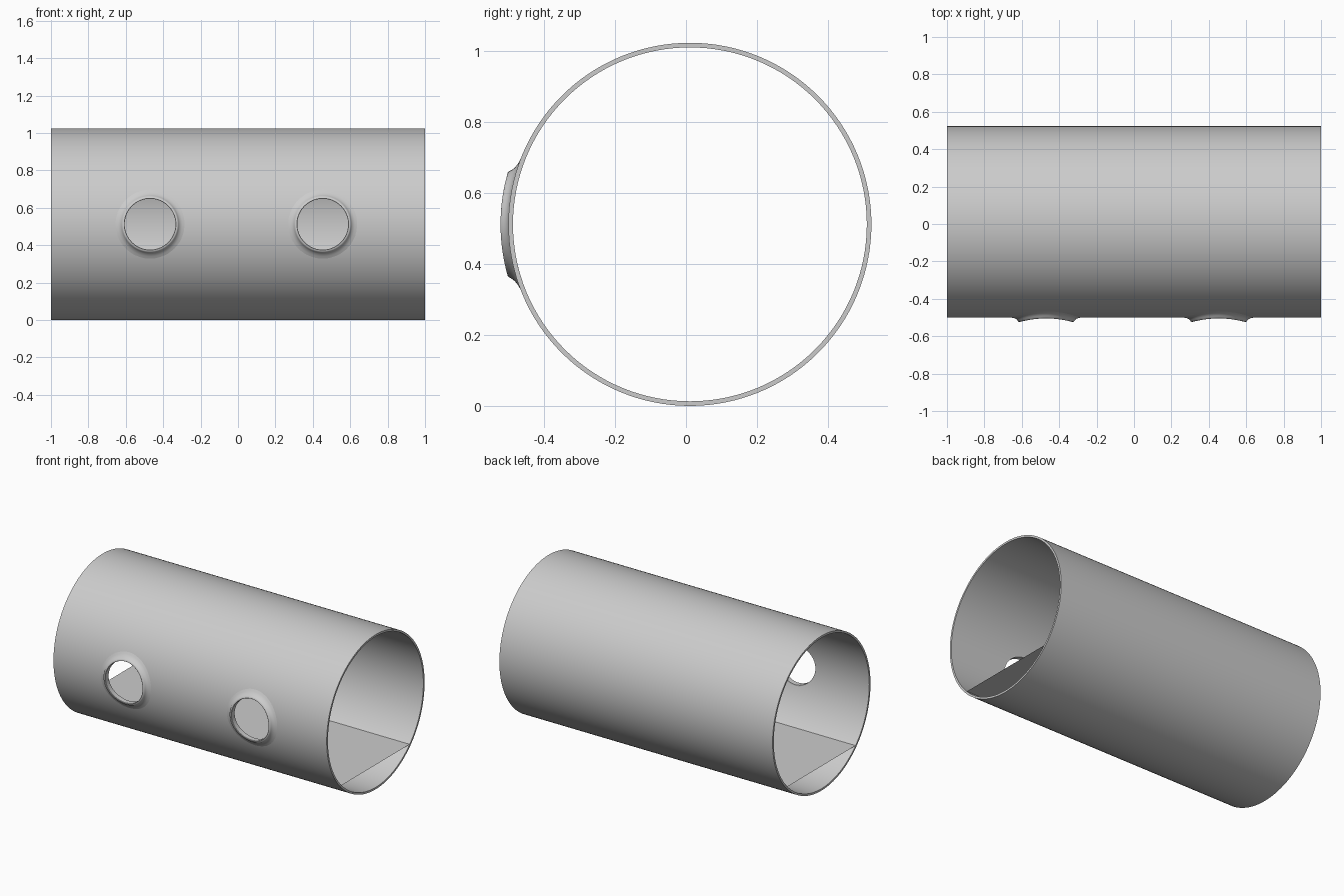
import bpy, bmesh
from math import sin, cos, pi, sqrt

if "Cube" in bpy.data.objects:
    bpy.data.objects.remove(bpy.data.objects["Cube"])

R, WALL = 0.512, 0.013          # tube outer radius and wall
CY, CZ = 0.011, R               # tube axis
HOLES = (-0.47, 0.453)          # port positions along the tube
N, LEN_STEPS, PORT_N = 128, 40, 72


def make_object(name, bm, smooth=True):
    bmesh.ops.recalc_face_normals(bm, faces=bm.faces)
    mesh = bpy.data.meshes.new(name)
    bm.to_mesh(mesh)
    bm.free()
    obj = bpy.data.objects.new(name, mesh)
    bpy.context.collection.objects.link(obj)
    bpy.ops.object.select_all(action='DESELECT')
    obj.select_set(True)
    bpy.context.view_layer.objects.active = obj
    if smooth:
        bpy.ops.object.shade_smooth_by_angle(angle=0.6)
    return obj


def bridge_rings(bm, rings):
    # joins a closed series of closed rings with quads
    for a, b in zip(rings, rings[1:] + rings[:1]):
        n = len(a)
        for i in range(n):
            j = (i + 1) % n
            bm.faces.new((a[i], a[j], b[j], b[i]))


# hollow tube wall
bm = bmesh.new()
xs = [-1 + 2 * i / LEN_STEPS for i in range(LEN_STEPS + 1)]
section = [(x, R) for x in xs] + [(x, R - WALL) for x in reversed(xs)]
bridge_rings(bm, [[bm.verts.new((x, CY + r * cos(2 * pi * k / N), CZ + r * sin(2 * pi * k / N)))
                   for k in range(N)] for x, r in section])
tube = make_object("tube", bm, smooth=False)

# round openings through the front wall
for cx in HOLES:
    bpy.ops.mesh.primitive_cylinder_add(vertices=PORT_N, radius=0.142, depth=0.5,
                                        location=(cx, -0.5, CZ), rotation=(pi / 2, 0, 0))
    cutter = bpy.context.object
    cutter.name = "port_cutter"
    cutter.hide_render = True
    mod = tube.modifiers.new("port", 'BOOLEAN')
    mod.operation, mod.solver, mod.object = 'DIFFERENCE', 'EXACT', cutter
    bpy.context.view_layer.objects.active = tube
    bpy.ops.object.modifier_apply(modifier=mod.name)
    bpy.data.objects.remove(cutter)
bpy.ops.object.select_all(action='DESELECT')
tube.select_set(True)
bpy.context.view_layer.objects.active = tube
bpy.ops.object.shade_smooth_by_angle(angle=0.6)

# raised collars: (port radius, height above the tube skin)
COLLAR = [(0.19, -0.001), (0.172, 0.002), (0.16, 0.007), (0.153, 0.014), (0.149, 0.0205),
          (0.146, 0.022), (0.138, 0.022), (0.136, 0.020), (0.136, -WALL), (0.143, -WALL),
          (0.15, -WALL + 0.004), (0.18, -WALL + 0.004)]
for i, cx in enumerate(HOLES):
    bm = bmesh.new()
    rings = []
    for r, h in COLLAR:
        ring = []
        for k in range(PORT_N):
            t = 2 * pi * k / PORT_N
            z = r * sin(t)
            ring.append(bm.verts.new((cx + r * cos(t), CY - sqrt((R + h) ** 2 - z * z), CZ + z)))
        rings.append(ring)
    bridge_rings(bm, rings)
    make_object(f"port_collar_{i + 1}", bm)

# thin flat floor inside the tube
drop = 0.35
half = sqrt((R - WALL * 0.5) ** 2 - drop ** 2)
bm = bmesh.new()
bm.faces.new([bm.verts.new((x, CY + y, CZ - drop))
              for x, y in ((-1, -half), (1, -half), (1, half), (-1, half))])
make_object("floor", bm, smooth=False)
